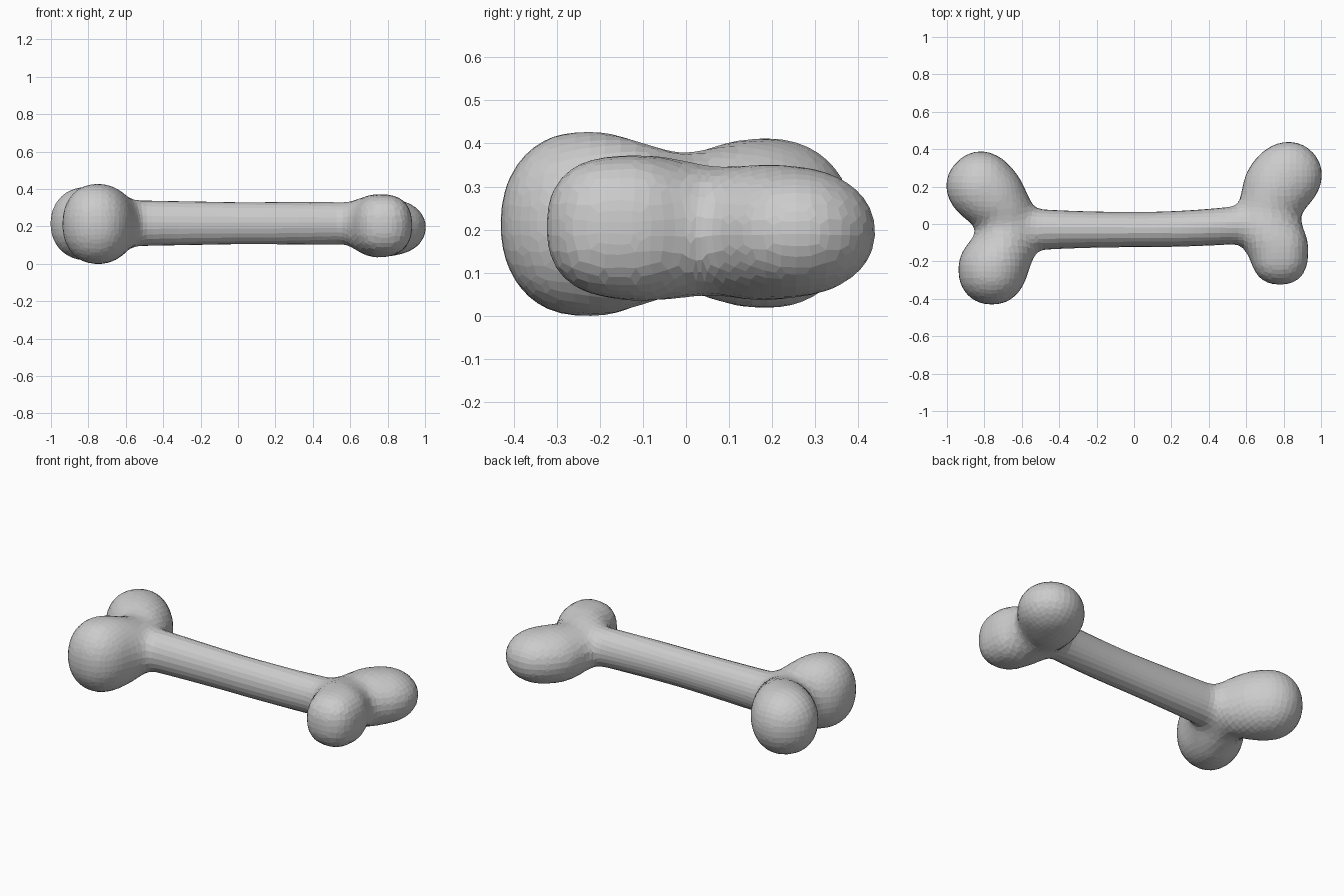
import bpy, bmesh
from mathutils import Vector, Matrix

if "Cube" in bpy.data.objects:
    bpy.data.objects.remove(bpy.data.objects["Cube"])

# Rounded knobs, then the necks joining them to the rod:
# centre, radii, turn about z, squareness
BLOBS = [
    ((-0.805, 0.19, 0.215), (0.20, 0.185, 0.196), 2.36, 2.15),
    ((-0.76, -0.245, 0.213), (0.178, 0.185, 0.212), 0.0, 2.15),
    ((0.80, 0.235, 0.195), (0.214, 0.186, 0.151), 0.785, 2.1),
    ((0.78, -0.155, 0.207), (0.15, 0.168, 0.161), 0.0, 2.4),
    ((-0.70, 0.08, 0.215), (0.12, 0.13, 0.15), 0.0, 2.0),
    ((-0.69, -0.14, 0.213), (0.12, 0.14, 0.165), 0.0, 2.0),
    ((0.73, 0.12, 0.19), (0.12, 0.13, 0.12), 0.0, 2.0),
    ((0.74, -0.07, 0.195), (0.11, 0.12, 0.12), 0.0, 2.0),
]
BLOBS = [(Vector(c), Vector(r), a, n) for c, r, a, n in BLOBS]
TURNS = [Matrix.Rotation(-a, 3, 'Z') for _, _, a, _ in BLOBS]


def ellipsoid(p, r, n=2.0):
    a = Vector((p.x / r.x, p.y / r.y, p.z / r.z))
    b = Vector((a.x / r.x, a.y / r.y, a.z / r.z))
    k = sum(abs(t) ** n for t in a) ** (1 / n)
    return k * (k - 1) / max(b.length, 1e-6)


def shaft(p):
    # Oval rod, slightly bent, thicker towards the left
    left, right = min(max(-p.x, 0) / 0.5, 1.2), min(max(p.x, 0) / 0.5, 1.2)
    cy = -0.03 + 0.02 * right ** 2
    ry = 0.094 + 0.014 * left ** 2 + 0.006 * right ** 2
    rz = 0.113 + 0.009 * left
    over = p.x - max(-0.62, min(0.66, p.x))
    return ellipsoid(Vector((over, p.y - cy, p.z - 0.217)), Vector((0.11, ry, rz)))


def blend(a, b, k):
    h = max(k - abs(a - b), 0)
    return min(a, b) - h * h / (4 * k)


def field(p):
    d = shaft(p)
    for (c, r, _, n), m in zip(BLOBS, TURNS):
        d = blend(d, ellipsoid(m @ (p - c), r, n), 0.11)
    return d


def project(bm):
    e = 0.002
    axes = [Vector((e, 0, 0)), Vector((0, e, 0)), Vector((0, 0, e))]
    for v in bm.verts:
        for _ in range(2):
            d = field(v.co)
            g = Vector([(field(v.co + a) - d) / e for a in axes])
            step = g * (d / max(g.length_squared, 0.2))
            if step.length > 0.05:
                step *= 0.05 / step.length
            v.co -= step


# Rough blocks of the rod, knobs and necks
bm = bmesh.new()
for c, r, a, _ in BLOBS:
    bmesh.ops.create_uvsphere(bm, u_segments=24, v_segments=16, radius=1,
        matrix=Matrix.Translation(c) @ Matrix.Rotation(a, 4, 'Z') @ Matrix.Diagonal((*r, 1)))
bmesh.ops.create_cone(bm, cap_ends=True, segments=24, radius1=0.1, radius2=0.1, depth=1.5,
    matrix=Matrix.Translation((0, -0.025, 0.217)) @ Matrix.Rotation(1.5708, 4, 'Y'))
mesh = bpy.data.meshes.new("bone")
bm.to_mesh(mesh)
bm.free()
bone = bpy.data.objects.new("bone", mesh)
bpy.context.collection.objects.link(bone)

# Fuse into one skin
rm = bone.modifiers.new("fuse", 'REMESH')
rm.mode = 'VOXEL'
rm.voxel_size = 0.034
bpy.context.view_layer.objects.active = bone
bone.select_set(True)
bpy.ops.object.modifier_apply(modifier=rm.name)

# Relax and pull onto the blended surface
bm = bmesh.new()
bm.from_mesh(bone.data)
for _ in range(5):
    bmesh.ops.smooth_vert(bm, verts=bm.verts, factor=0.5,
        use_axis_x=True, use_axis_y=True, use_axis_z=True)
    project(bm)
bm.to_mesh(bone.data)
bm.free()
bpy.ops.object.shade_flat()
